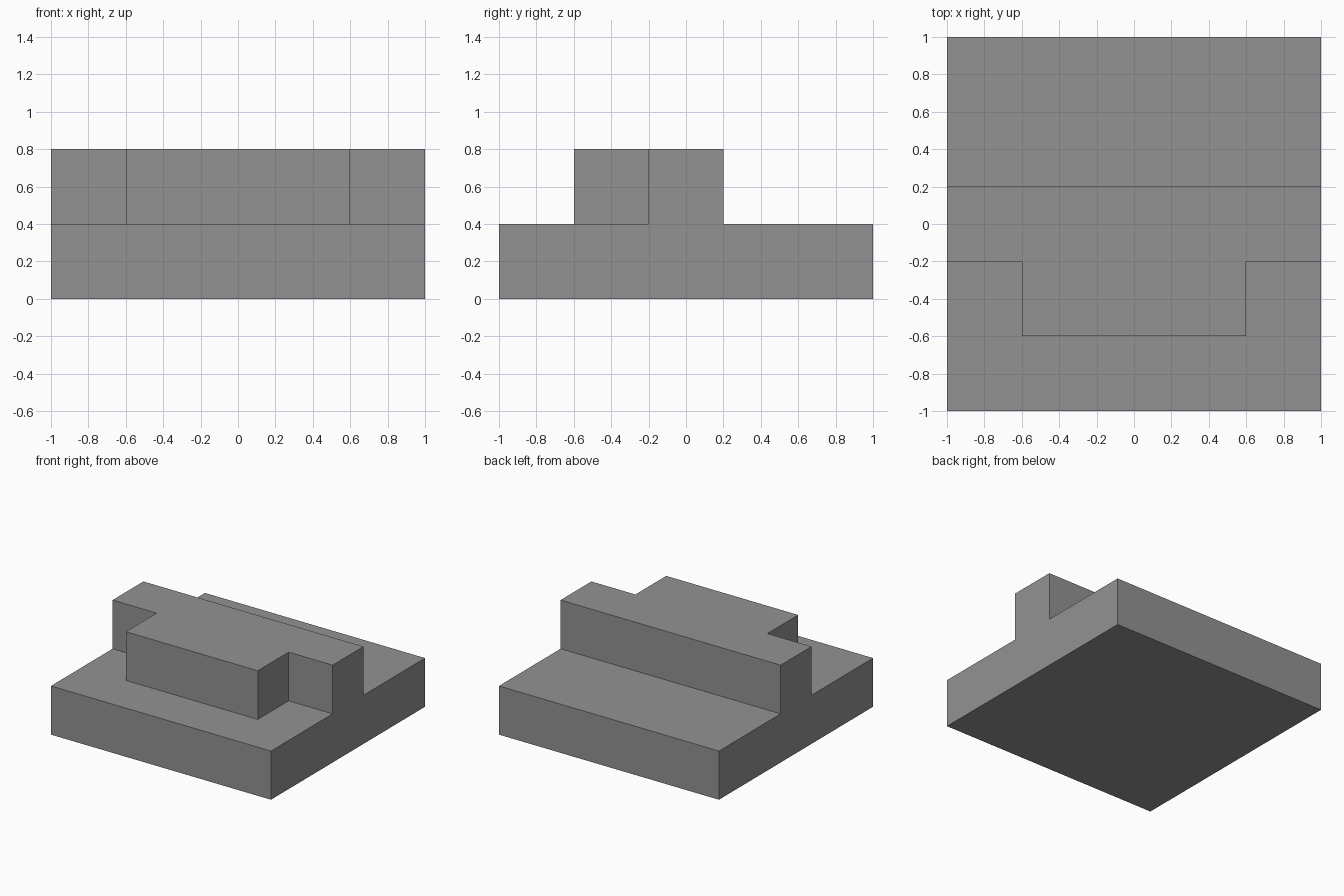
import bpy
import bmesh
import math

cube = bpy.data.objects.get("Cube")
if cube:
    bpy.data.objects.remove(cube, do_unlink=True)

# Plain grey material
GREY = (0.29, 0.29, 0.29, 1.0)
grey = bpy.data.materials.new("plain grey")
grey.use_nodes = True
grey.diffuse_color = GREY
grey.node_tree.nodes["Principled BSDF"].inputs["Base Color"].default_value = GREY

HEIGHT = 0.4            # thickness of the slab and of the raised step
X_CUTS = (-0.6, 0.6)    # sides of the front projection
Y_CUTS = (-0.6, -0.2, 0.2)  # front of projection, front and back of ridge


def is_raised(face):
    """Full-width ridge plus the narrower block projecting from its front."""
    c = face.calc_center_median()
    ridge = Y_CUTS[1] < c.y < Y_CUTS[2]
    projection = Y_CUTS[0] < c.y < Y_CUTS[1] and X_CUTS[0] < c.x < X_CUTS[1]
    return face.normal.z > 0.9 and (ridge or projection)


bm = bmesh.new()

# Square base slab
bmesh.ops.create_cube(bm, size=2)
for v in bm.verts:
    v.co.z = HEIGHT if v.co.z > 0 else 0

# Cut the slab along the outline of the raised step
cuts = [((x, 0, 0), (1, 0, 0)) for x in X_CUTS]
cuts += [((0, y, 0), (0, 1, 0)) for y in Y_CUTS]
for point, normal in cuts:
    bmesh.ops.bisect_plane(bm, geom=bm.verts[:] + bm.edges[:] + bm.faces[:],
                           plane_co=point, plane_no=normal)

# Raise the step as one piece
bm.normal_update()
raised = [f for f in bm.faces if is_raised(f)]
result = bmesh.ops.extrude_face_region(bm, geom=raised)
top_verts = [g for g in result["geom"] if isinstance(g, bmesh.types.BMVert)]
bmesh.ops.translate(bm, verts=top_verts, vec=(0, 0, HEIGHT))
bmesh.ops.delete(bm, geom=[f for f in raised if f.is_valid], context="FACES_ONLY")

# Merge the flat pieces back into clean faces
bmesh.ops.dissolve_limit(bm, angle_limit=math.radians(1),
                         verts=bm.verts[:], edges=bm.edges[:])
bmesh.ops.recalc_face_normals(bm, faces=bm.faces[:])

mesh = bpy.data.meshes.new("stepped_block")
bm.to_mesh(mesh)
bm.free()
mesh.materials.append(grey)
block = bpy.data.objects.new("stepped_block", mesh)
bpy.context.collection.objects.link(block)
